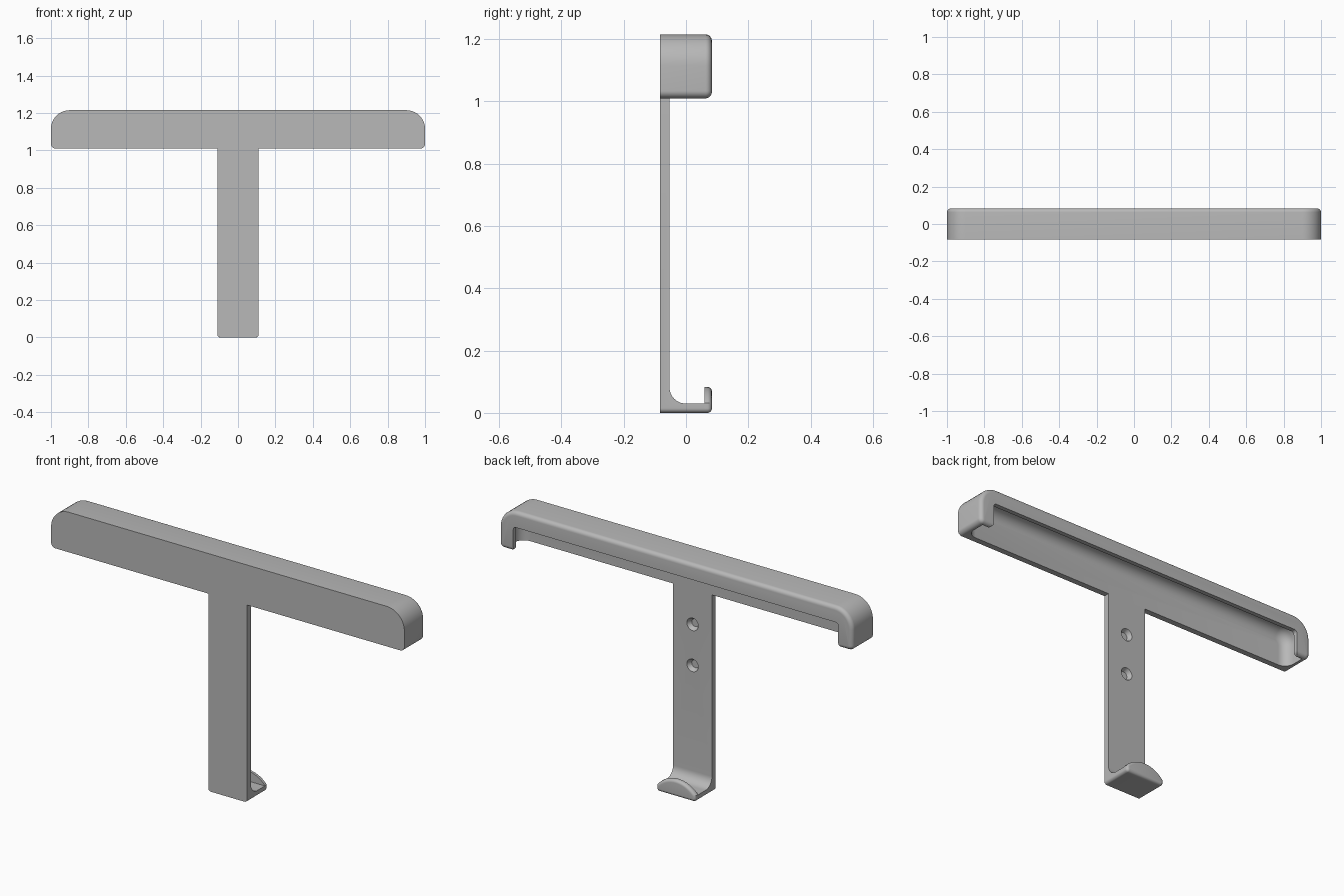
import bpy, bmesh, math
from mathutils import Vector

if "Cube" in bpy.data.objects:
    bpy.data.objects.remove(bpy.data.objects["Cube"])

grey = bpy.data.materials.new("mid_grey")
grey.use_nodes = True
colour = (0.48, 0.48, 0.48, 1)
grey.diffuse_color = colour
grey.node_tree.nodes["Principled BSDF"].inputs["Base Color"].default_value = colour

FRONT, BACK = -0.083, 0.083      # outer faces
PLATE = -0.053                   # back of the front plate
LIP = 0.06                       # inner face of the lips
BAR_Z, TOP = 1.01, 1.215


def rounded(corners, steps=10):
    """Outline from (u, v, radius) corners, each filleted with an arc."""
    out = []
    for i, (u, v, r) in enumerate(corners):
        p = Vector((u, v))
        if not r:
            out.append(p)
            continue
        a = (Vector(corners[i - 1][:2]) - p).normalized()
        b = (Vector(corners[(i + 1) % len(corners)][:2]) - p).normalized()
        half = a.angle(b) / 2
        centre = p + (a + b).normalized() * r / math.sin(half)
        start = p + a * r / math.tan(half) - centre
        end = p + b * r / math.tan(half) - centre
        turn = math.atan2(start.x * end.y - start.y * end.x, start.dot(end))
        for k in range(steps + 1):
            t = turn * k / steps
            c, s = math.cos(t), math.sin(t)
            out.append(centre + Vector((start.x * c - start.y * s, start.x * s + start.y * c)))
    return out


def prism(name, outline, lo, hi, axis="y", bevel_at=None, bevel=0):
    """Extrude an outline along an axis; optionally round the rim at one end."""
    place = (lambda p, d: (p.x, d, p.y)) if axis == "y" else (lambda p, d: (d, p.x, p.y))
    bm = bmesh.new()
    a = [bm.verts.new(place(p, lo)) for p in outline]
    b = [bm.verts.new(place(p, hi)) for p in outline]
    bm.faces.new(a)
    bm.faces.new(b[::-1])
    for i in range(len(a)):
        bm.faces.new((a[i - 1], b[i - 1], b[i], a[i]))
    bmesh.ops.recalc_face_normals(bm, faces=bm.faces[:])
    if bevel:
        rim = [e for e in bm.edges if all(abs(v.co.y - bevel_at) < 1e-5 for v in e.verts)]
        bmesh.ops.bevel(bm, geom=rim, offset=bevel, segments=6, profile=0.5,
                        affect="EDGES", clamp_overlap=False)
    return finish(name, bm)


def finish(name, bm):
    mesh = bpy.data.meshes.new(name)
    bm.to_mesh(mesh)
    bm.free()
    mesh.materials.append(grey)
    ob = bpy.data.objects.new(name, mesh)
    bpy.context.collection.objects.link(ob)
    return ob


def cut(ob, *cutters):
    """Subtract cutters, bake the result and discard the cutters."""
    for c in cutters:
        m = ob.modifiers.new("cut", "BOOLEAN")
        m.operation, m.solver, m.object = "DIFFERENCE", "EXACT", c
    bpy.context.view_layer.update()
    ev = ob.evaluated_get(bpy.context.evaluated_depsgraph_get())
    mesh = bpy.data.meshes.new_from_object(ev)
    ob.modifiers.clear()
    ob.data = mesh
    for c in cutters:
        bpy.data.objects.remove(c)


# Wide holder bar: hollow shell, open below, with an inward lip at the back
bar = prism("holder_bar", rounded([(-1, BAR_Z, 0.024), (1, BAR_Z, 0.024),
                                   (1, TOP, 0.1), (-1, TOP, 0.1)]),
            FRONT, BACK, bevel_at=BACK, bevel=0.02)
cavity = prism("cavity_cutter", rounded([(-0.97, 0.9, 0), (0.97, 0.9, 0),
                                         (0.97, 1.185, 0.07), (-0.97, 1.185, 0.07)]),
               PLATE, LIP, bevel_at=PLATE, bevel=0.05)
half = [(0.96, 0.9, 0), (0.96, BAR_Z, 0), (0.92, BAR_Z, 0.018), (0.92, 1.135, 0.015)]
slot = prism("slot_cutter", rounded(half + [(-x, z, r) for x, z, r in half[::-1]]),
             0.04, 0.12)
cut(bar, cavity, slot)

# Stem with a filleted shelf at its foot
W = 0.11
stem = prism("stem", rounded([(FRONT, 0, 0), (LIP, 0, 0), (LIP, 0.03, 0),
                              (PLATE, 0.03, 0.052), (PLATE, BAR_Z, 0), (FRONT, BAR_Z, 0)]),
             -W, W, axis="x")
bm = bmesh.new()
bm.from_mesh(stem.data)
corners = [e for e in bm.edges if all(abs(v.co.z) < 1e-5 for v in e.verts)
           and abs(e.verts[0].co.x - e.verts[1].co.x) < 1e-5]
bmesh.ops.bevel(bm, geom=corners, offset=0.015, segments=6, profile=0.5, affect="EDGES")
bm.to_mesh(stem.data)
bm.free()

# Two blind countersunk holes in the back of the stem
holes = []
for z in (0.83, 0.62):
    bm = bmesh.new()
    bmesh.ops.create_cone(bm, cap_ends=True, segments=32, radius1=0.02, radius2=0.042, depth=0.04)
    for v in bm.verts:
        v.co = (v.co.x, PLATE - 0.002 + v.co.z, z - v.co.y)
    bmesh.ops.recalc_face_normals(bm, faces=bm.faces[:])
    holes.append(finish("hole_cutter", bm))
cut(stem, *holes)

# Arched lip at the end of the shelf, rounded on its outer rim
foot = rounded([(-W, 0.032, 0), (-W, 0, 0.015), (W, 0, 0.015), (W, 0.032, 0)])
rise, span = 0.051, W
radius = (span * span + rise * rise) / (2 * rise)
sweep = math.asin(span / radius)
arch = [Vector((radius * math.sin(t), 0.083 - radius + radius * math.cos(t)))
        for t in (sweep * (1 - k / 10) for k in range(1, 20))]
lip = prism("shelf_lip", foot + arch, LIP, BACK, bevel_at=BACK, bevel=0.014)

# Smooth shading on the fillets, crisp edges elsewhere
for ob in (bar, stem, lip):
    bpy.ops.object.select_all(action="DESELECT")
    ob.select_set(True)
    bpy.context.view_layer.objects.active = ob
    bpy.ops.object.shade_smooth_by_angle(angle=math.radians(30))
